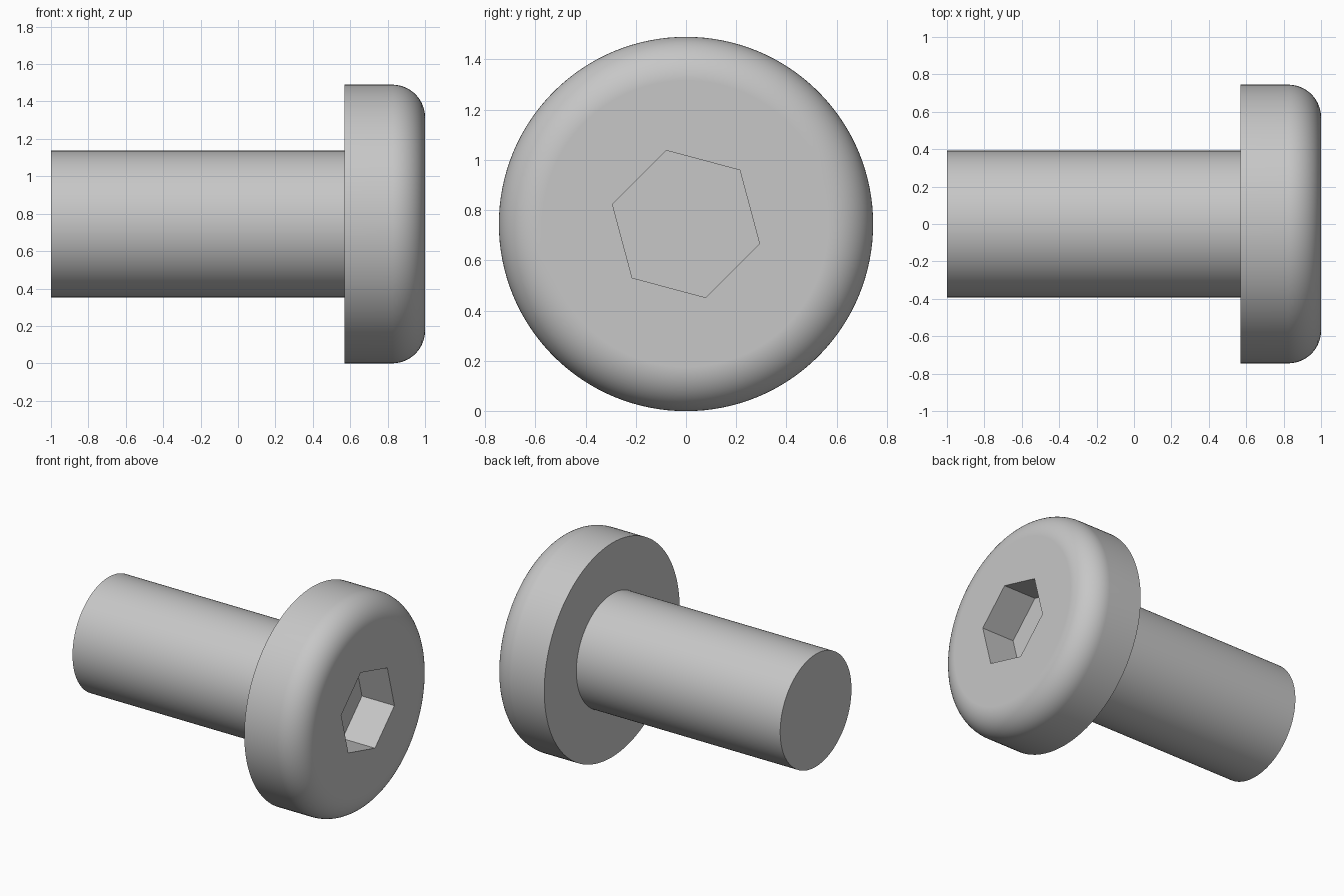
import bpy, bmesh
from math import pi, sin, cos, radians
from mathutils import Matrix

cube = bpy.data.objects.get("Cube")
if cube:
    bpy.data.objects.remove(cube, do_unlink=True)

HEAD_R, SHANK_R, FILLET = 0.745, 0.392, 0.175
BACK, SEAT, FRONT = -1.0, 0.57, 1.0
HEX_R, HEX_DEPTH = 0.303, 0.25
SEGMENTS, FILLET_STEPS = 128, 14

steel = bpy.data.materials.new("plain_grey")
steel.use_nodes = True
grey = (0.57, 0.57, 0.57, 1.0)
steel.diffuse_color = grey
steel.node_tree.nodes["Principled BSDF"].inputs["Base Color"].default_value = grey


def make_object(name, bm):
    bmesh.ops.recalc_face_normals(bm, faces=bm.faces)
    mesh = bpy.data.meshes.new(name)
    bm.to_mesh(mesh)
    bm.free()
    mesh.materials.append(steel)
    obj = bpy.data.objects.new(name, mesh)
    obj.location.z = HEAD_R
    bpy.context.collection.objects.link(obj)
    return obj


# Shank and rounded head turned as one profile (position along x, radius)
profile = [(BACK, 0), (BACK, SHANK_R), (SEAT, SHANK_R), (SEAT, HEAD_R)]
for i in range(FILLET_STEPS + 1):
    a = pi / 2 * i / FILLET_STEPS
    profile.append((FRONT - FILLET + FILLET * sin(a),
                    HEAD_R - FILLET + FILLET * cos(a)))
profile.append((FRONT, 0))

bm = bmesh.new()
verts = [bm.verts.new((x, 0, r)) for x, r in profile]
edges = [bm.edges.new(pair) for pair in zip(verts, verts[1:])]
bmesh.ops.spin(bm, geom=verts + edges, cent=(0, 0, 0), axis=(1, 0, 0),
               angle=2 * pi, steps=SEGMENTS)
bmesh.ops.remove_doubles(bm, verts=bm.verts, dist=0.0001)
# Flat ends become single faces
bmesh.ops.dissolve_limit(bm, angle_limit=radians(0.1), verts=bm.verts,
                         edges=[e for e in bm.edges
                                if any(v.co.yz.length < 0.001 for v in e.verts)])
bolt = make_object("bolt_shank_and_head", bm)

# Hexagonal drive socket
bm = bmesh.new()
bmesh.ops.create_cone(bm, cap_ends=True, segments=6, radius1=HEX_R,
                      radius2=HEX_R, depth=2 * HEX_DEPTH)
first = max(bm.verts, key=lambda v: v.co.z).co
turn = first.xy.angle_signed((1, 0)) if first.xy.length else 0
# Cylinder axis to x, with one corner at 45 degrees between y and z
bmesh.ops.rotate(bm, verts=bm.verts, matrix=Matrix.Rotation(radians(45) - turn, 3, 'Z'))
axes = Matrix(((0, 0, 1), (1, 0, 0), (0, 1, 0)))
for v in bm.verts:
    v.co = axes @ v.co
    v.co.x += FRONT
cutter = make_object("socket_cutter", bm)
cutter.hide_render = True

cut = bolt.modifiers.new("hex_socket", 'BOOLEAN')
cut.operation = 'DIFFERENCE'
cut.solver = 'EXACT'
cut.object = cutter

bpy.ops.object.select_all(action='DESELECT')
bolt.select_set(True)
bpy.context.view_layer.objects.active = bolt
bpy.ops.object.modifier_apply(modifier=cut.name)
bpy.data.objects.remove(cutter, do_unlink=True)

# Smooth curved sides, crisp rims
bpy.ops.object.shade_smooth_by_angle(angle=radians(30))
weighted = bolt.modifiers.new("flat_faces", 'WEIGHTED_NORMAL')
weighted.keep_sharp = True
